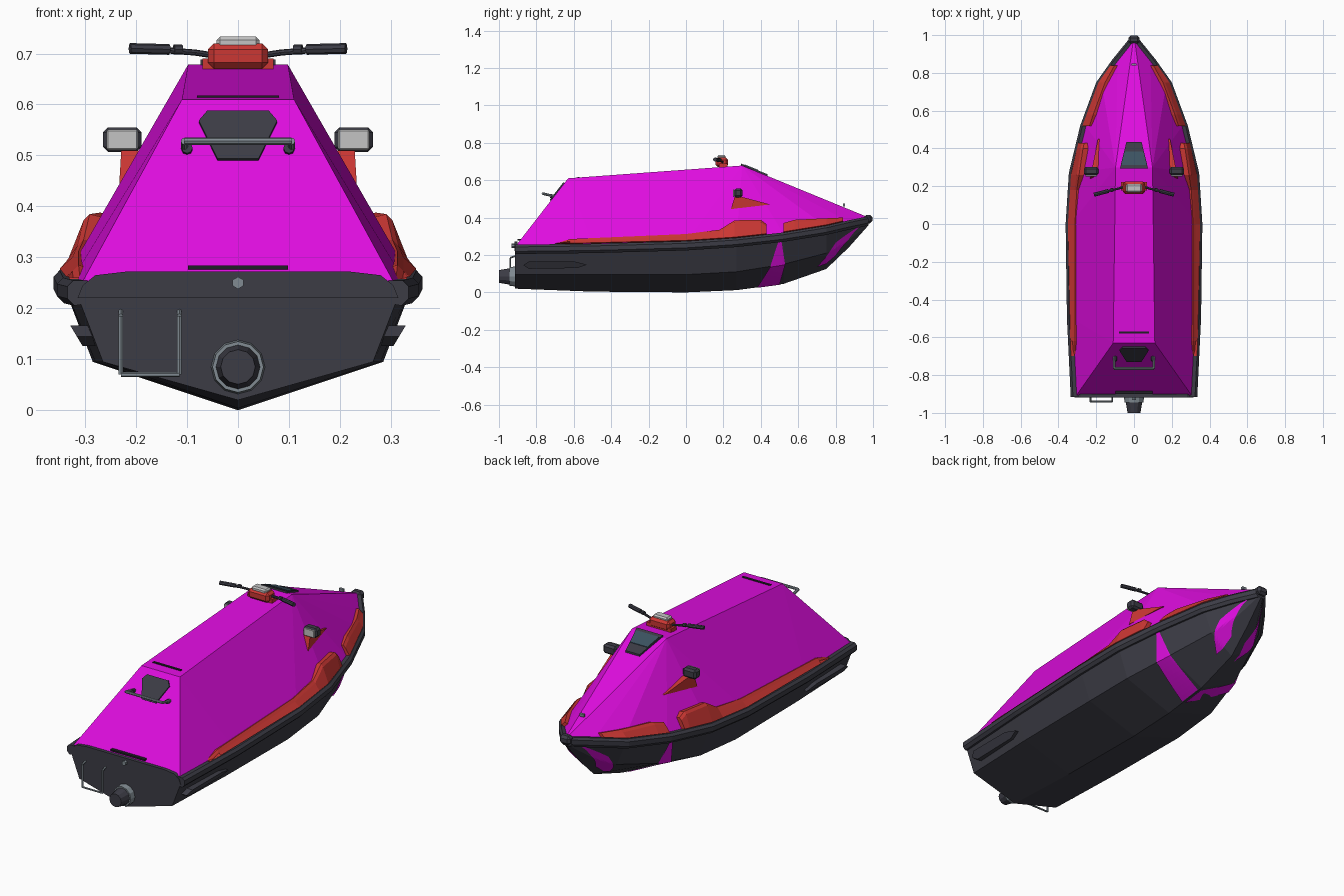
import bpy
import bmesh
from mathutils import Vector

if "Cube" in bpy.data.objects:
    bpy.data.objects.remove(bpy.data.objects["Cube"], do_unlink=True)


def material(name, *rgb):
    m = bpy.data.materials.new(name)
    m.use_nodes = True
    m.diffuse_color = (*rgb, 1)
    m.node_tree.nodes["Principled BSDF"].inputs["Base Color"].default_value = (*rgb, 1)
    return m


MAGENTA = material("magenta", .74, .004, .74)
DARK = material("charcoal", .045, .045, .06)
BLACK = material("black", .013, .013, .017)
RED = material("red", .6, .038, .033)
STEEL = material("steel", .22, .26, .29)
PALE = material("pale_grey", .55, .55, .55)
GLASS = material("blue_glass", .045, .085, .12)
SIDES = (("left", 1), ("right", -1))


def finish(name, bm, mat):
    bmesh.ops.recalc_face_normals(bm, faces=bm.faces[:])
    me = bpy.data.meshes.new(name)
    bm.to_mesh(me)
    bm.free()
    me.materials.append(mat)
    ob = bpy.data.objects.new(name, me)
    bpy.context.collection.objects.link(ob)
    return ob


def mesh(name, verts, faces, mat):
    bm = bmesh.new()
    vs = [bm.verts.new(v) for v in verts]
    for f in faces:
        bm.faces.new([vs[i] for i in f])
    return finish(name, bm, mat)


def loft(name, rings, mat):
    """Skin closed rings of equal length and cap both ends."""
    n, k = len(rings[0]), len(rings)
    faces = [(i*n + j, i*n + (j+1) % n, (i+1)*n + (j+1) % n, (i+1)*n + j)
             for i in range(k-1) for j in range(n)]
    faces += [tuple(range(n)), tuple(range((k-1)*n, k*n))]
    return mesh(name, [v for r in rings for v in r], faces, mat)


def rods(name, pts, mat, r, r2=None, sides=8):
    """Straight round rods joining the points in turn."""
    bm = bmesh.new()
    for a, b in zip(pts, pts[1:]):
        a, b = Vector(a), Vector(b)
        d = b - a
        m = d.to_track_quat('Z', 'Y').to_matrix().to_4x4()
        m.translation = (a + b) / 2
        bmesh.ops.create_cone(bm, cap_ends=True, segments=sides, radius1=r,
                              radius2=r if r2 is None else r2, depth=d.length, matrix=m)
    return finish(name, bm, mat)


def box(name, c, size, mat, bevel=0):
    bm = bmesh.new()
    bmesh.ops.create_cube(bm, size=1)
    for v in bm.verts:
        v.co = [c[i] + v.co[i] * size[i] for i in range(3)]
    if bevel:
        bmesh.ops.bevel(bm, geom=bm.edges[:], offset=bevel, segments=1, affect='EDGES')
    return finish(name, bm, mat)


# Hull stations: y, rim half width, rim z, chine half width, chine z, keel z
STATIONS = [
    (-.915, .335, .255, .265, .095, .02),
    (-.5, .355, .26, .28, .095, .004),
    (0, .362, .274, .285, .095, 0),
    (.27, .345, .292, .27, .11, .012),
    (.52, .285, .32, .21, .15, .045),
    (.75, .2, .357, .13, .21, .125),
    (.87, .115, .385, .06, .28, .24),
    (.975, .03, .407, .012, .362, .358),
]


def station(y):
    y = min(max(y, STATIONS[0][0]), STATIONS[-1][0])
    for a, b in zip(STATIONS, STATIONS[1:]):
        if y <= b[0]:
            t = (y - a[0]) / (b[0] - a[0])
            return [p + (q - p) * t for p, q in zip(a, b)]


def hull_point(y, t):
    """Point on the left hull: t is 0 at the keel, 1 at the chine, 2 at the rim."""
    y, w, rz, cx, cz, kz = station(y)
    if t < 1:
        return Vector((cx * t, y, kz + (cz - kz) * t))
    top = max(w - .02, 0)
    return Vector((cx + (top - cx) * (t-1), y, cz + (rz - .03 - cz) * (t-1)))


rings = []
for s in STATIONS:
    half = [hull_point(s[0], t) for t in (0, 1, 2)]
    rings.append(half + [Vector((-p.x, p.y, p.z)) for p in half[:0:-1]])
loft("hull", rings, DARK)

# Raised transom lip
lip = [(-.315, .22), (.315, .22), (.305, .245), (.28, .265), (.22, .272),
       (-.22, .272), (-.28, .265), (-.305, .245)]
loft("transom_lip", [[(x, y, z) for x, z in lip] for y in (-.918, -.9)], DARK)

# Faceted deck cover
count = len(STATIONS)
verts = []
for sx in (1, -1):
    verts += [(sx * max(w - .028, .003), max(y, -.91), z - .006)
              for y, w, z, *_ in STATIONS]
    verts += [(sx * .11, -.63, .61), (sx * .098, .3, .678)]
R, F, M = count, count + 1, count + 2
faces = [(R, F, F + M, R + M), (0, R, R + M, M), (F, count - 1, count - 1 + M, F + M)]
for o in (0, M):
    faces += [(R + o, o, 1 + o), (R + o, 1 + o, 2 + o), (R + o, 2 + o, F + o)]
    faces += [(F + o, i + o, i + 1 + o) for i in range(2, count - 1)]
mesh("deck_cover", verts, faces, MAGENTA)

# Red side panels: y, top x, top z
PANELS = {
    "side_panel": [(-.7, .322, .26), (-.62, .325, .285), (0, .325, .312), (.18, .315, .335),
                   (.26, .303, .385), (.4, .282, .388), (.43, .275, .365)],
    "bow_panel": [(.52, .248, .37), (.58, .228, .388), (.75, .165, .396), (.84, .115, .4)],
}
# Coloured hull patches as corners (y, t)
PATCHES = {
    "hull_stripe_upper": [(.45, 1), (.53, 1), (.51, 1.95), (.495, 1.95)],
    "hull_stripe_lower": [(.38, .02), (.5, .02), (.53, 1), (.45, 1)],
    "bow_flash": [(.7, .35), (.8, .4), (.935, 1.75), (.8, 1.3)],
}
SKID = [(-.87, .145), (-.84, .166), (-.6, .166), (-.53, .148), (-.58, .13), (-.84, .126)]
STALK = [(.24, .445), (.26, .51), (.3, .51), (.45, .47)]

for side, s in SIDES:
    # Bumper rim
    rings = []
    for y, w, z, *_ in STATIONS:
        sec = [(w-.04, z), (w-.012, z), (w, z-.012), (w, z-.036), (w-.014, z-.05), (w-.04, z-.045)]
        rings.append([(s * max(x, 0), y, h) for x, h in sec])
    loft(side + "_rim", rings, DARK)

    for name, rows in PANELS.items():
        rings = []
        for y, x, z in rows:
            _, w, rz, *_ = station(y)
            rings.append([(s * (x - .05), y, z - .01), (s * (x - .012), y, z), (s * x, y, z - .012),
                          (s * (w - .012), y, rz + .004), (s * (w - .07), y, rz - .01)])
        loft(side + "_" + name, rings, RED)

    for name, (a, b, c, d) in PATCHES.items():
        n = 10
        pts, quads = [], []
        for i in range(n + 1):
            for j in range(n + 1):
                u, v = i / n, j / n
                y, t = [(p*(1-u) + q*u)*(1-v) + (e*(1-u) + f*u)*v
                        for p, q, e, f in zip(a, b, d, c)]
                p = hull_point(y, t)
                pts.append((s * (p.x + .004), y, p.z - .004))
                if i < n and j < n:
                    k = i * (n + 1) + j
                    quads.append((k, k + 1, k + n + 2, k + n + 1))
        mesh(side + "_" + name, pts, quads, MAGENTA)

    # Stern skid
    loft(side + "_skid", [[(s*.25, y, z) for y, z in SKID],
                          [(s*(.305 + (z - .126) * .6), y, z) for y, z in SKID]], DARK)

    # Mirror with stalk and glass
    loft(side + "_mirror_stalk", [[(s*.17, y, z) for y, z in STALK],
                                  [(s*(.233 - (y - .24) * .2), y, z) for y, z in STALK]], RED)
    box(side + "_mirror_housing", (s*.227, .28, .531), (.076, .045, .048), DARK, .01)
    box(side + "_mirror_glass", (s*.227, .256, .531), (.062, .008, .04), PALE, .003)

    # Handlebar with collar and grip
    rods(side + "_handlebar", [(s*.04, .2, .695), (s*.085, .187, .702), (s*.15, .172, .707)], DARK, .006)
    rods(side + "_bar_collar", [(s*.11, .182, .708), (s*.126, .178, .708)], DARK, .01)
    rods(side + "_grip", [(s*.135, .175, .708), (s*.212, .155, .71)], DARK, .0105)

# Steering console and display
box("console", (0, .192, .695), (.118, .066, .05), RED, .012)
box("console_base", (0, .2, .68), (.14, .045, .02), RED)
box("display", (0, .19, .721), (.084, .045, .025), PALE, .007)

# Windshield lying on the front slope
def slope(name, rows, lift, mat):
    pts = [(sx * x, y, .678 - (y - .3) * .4 + lift) for y, x in rows for sx in (1, -1)]
    low = [(x, y, z - .012) for x, y, z in pts]
    loft(name, [[v[i] for i in (0, 1, 3, 2)] for v in (pts, low)], mat)


slope("windshield_frame", [(.295, .074), (.435, .04)], .008, DARK)
slope("windshield_glass", [(.313, .066), (.385, .05)], .011, GLASS)

# Stern panel, grab handle and vents
PANEL = [(.06, .585), (.077, .565), (.04, .49), (-.04, .49), (-.077, .565), (-.06, .585)]
loft("stern_panel", [[(x, -.63 - (.61 - z) * .78 - d, z + d * .6) for x, z in PANEL]
                     for d in (-.004, .006)], DARK)
rods("grab_handle", [(.105, -.69, .51), (.105, -.765, .528), (-.105, -.765, .528),
                     (-.105, -.69, .51)], STEEL, .007)
for sx in (.1, -.1):
    rods("handle_foot", [(sx, -.7, .51), (sx, -.725, .515)], DARK, .011)
box("seat_slot", (0, -.575, .615), (.16, .012, .006), BLACK)
box("stern_slot", (0, -.89, .28), (.196, .02, .008), BLACK)

# Jet nozzle, drain plug and boarding ladder
rods("nozzle_flange", [(0, -.905, .085), (0, -.945, .085)], STEEL, .054, .05, 12)
rods("nozzle", [(0, -.94, .085), (0, -1, .085)], DARK, .044, .034, 12)
rods("drain_plug", [(0, -.91, .25), (0, -.932, .25)], STEEL, .012, sides=6)
rods("ladder", [(-.23, -.91, .195), (-.23, -.94, .185), (-.23, -.94, .07), (-.115, -.94, .07),
                (-.115, -.94, .185), (-.115, -.91, .195)], STEEL, .005, sides=6)

# Bow fender, cleat and towing eye
box("bow_fender", (0, .975, .392), (.06, .044, .045), DARK, .012)
box("bow_cleat", (0, .845, .467), (.025, .012, .014), STEEL)
rods("towing_eye", [(0, .88, .32), (0, .915, .315)], STEEL, .007)
